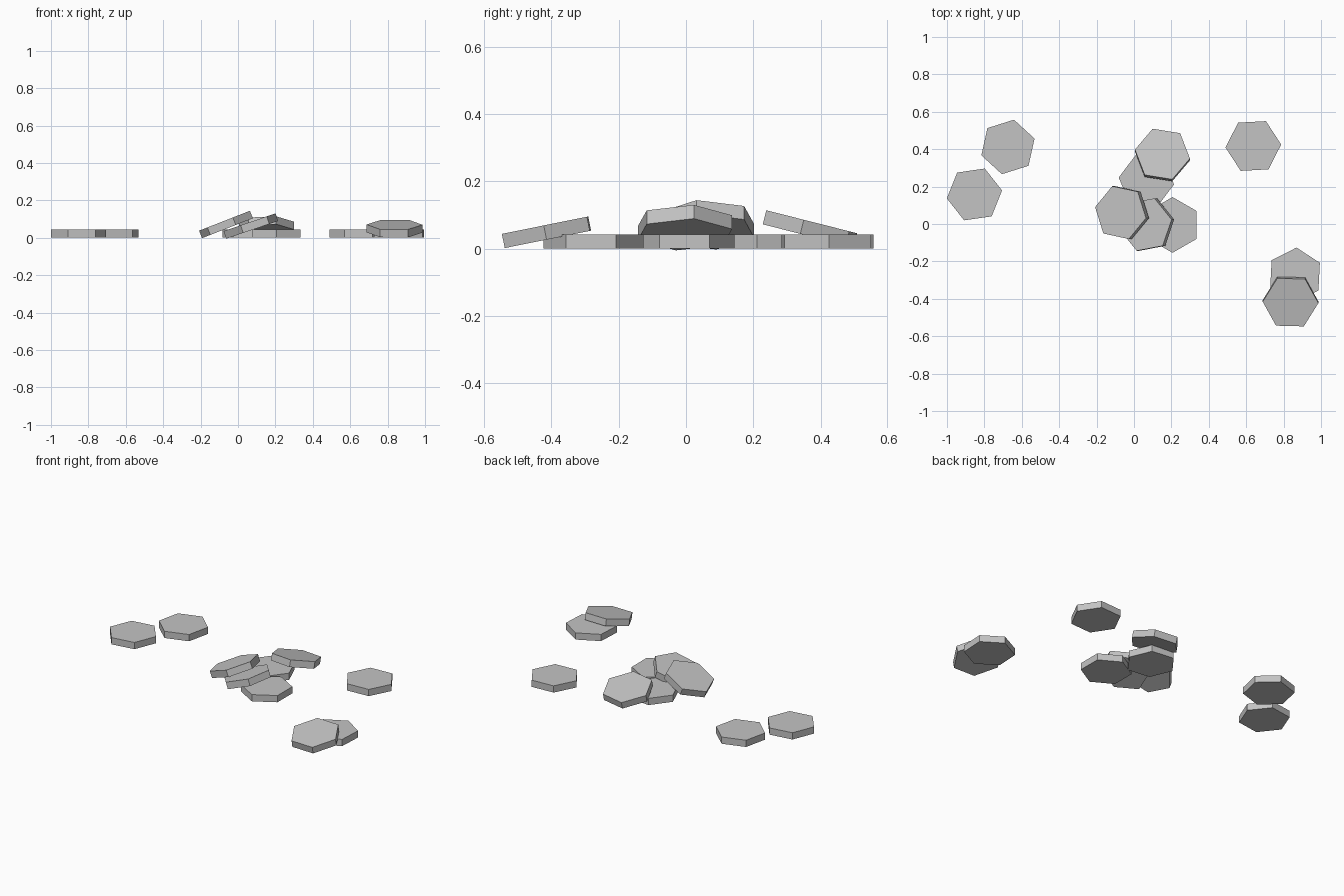
import bpy, bmesh
from math import cos, sin, pi, radians
from mathutils import Matrix, Vector

cube = bpy.data.objects.get("Cube")
if cube:
    bpy.data.objects.remove(cube)

RADIUS, THICK = 0.149, 0.043

# One plain grey for every tile
grey = bpy.data.materials.new("stone grey")
grey.use_nodes = True
COLOUR = (0.55, 0.55, 0.55, 1)
grey.diffuse_color = COLOUR
grey.node_tree.nodes["Principled BSDF"].inputs["Base Color"].default_value = COLOUR


def hex_tile(name, top_centre, turn, tilt_x=0, tilt_y=0):
    """Six-sided slab, placed by the middle of its top face."""
    bm = bmesh.new()
    ring = [bm.verts.new((RADIUS * cos(i * pi / 3), RADIUS * sin(i * pi / 3), -THICK))
            for i in range(6)]
    base = bm.faces.new(ring)
    out = bmesh.ops.extrude_face_region(bm, geom=[base], use_keep_orig=True)
    top = [v for v in out["geom"] if isinstance(v, bmesh.types.BMVert)]
    bmesh.ops.translate(bm, verts=top, vec=(0, 0, THICK))
    bmesh.ops.recalc_face_normals(bm, faces=bm.faces)
    bm.transform(Matrix.Translation(Vector(top_centre))
                 @ Matrix.Rotation(radians(tilt_x), 4, 'X')
                 @ Matrix.Rotation(radians(tilt_y), 4, 'Y')
                 @ Matrix.Rotation(radians(turn), 4, 'Z'))
    mesh = bpy.data.meshes.new(name)
    bm.to_mesh(mesh)
    bm.free()
    mesh.materials.append(grey)
    bpy.context.collection.objects.link(bpy.data.objects.new(name, mesh))


# Tiles lying flat on the ground
flat_tiles = {
    "right_back_tile": (-0.674, 0.412, 17.5),
    "right_tile": (-0.853, 0.158, 8.2),
    "left_back_tile": (0.638, 0.417, 3.1),
    "left_front_tile": (0.861, -0.275, 27),
    "pile_base_tile": (0.206, -0.005, 30),
    "pile_back_base_tile": (0.066, 0.23, -7.2),
}
for name, (x, y, turn) in flat_tiles.items():
    hex_tile(name, (x, y, THICK), turn)

# Tiles leaning on their neighbours
hex_tile("left_front_leaning_tile", (0.837, -0.419, 0.07), -1.5, tilt_x=11.4)
hex_tile("pile_back_leaning_tile", (0.152, 0.374, 0.08), -9.5, tilt_x=-14.2)
hex_tile("pile_middle_leaning_tile", (0.062, -0.003, 0.083), 10.3, tilt_y=-18.8)
hex_tile("pile_top_leaning_tile", (-0.072, 0.061, 0.091), -11.4, tilt_y=-21.4)
